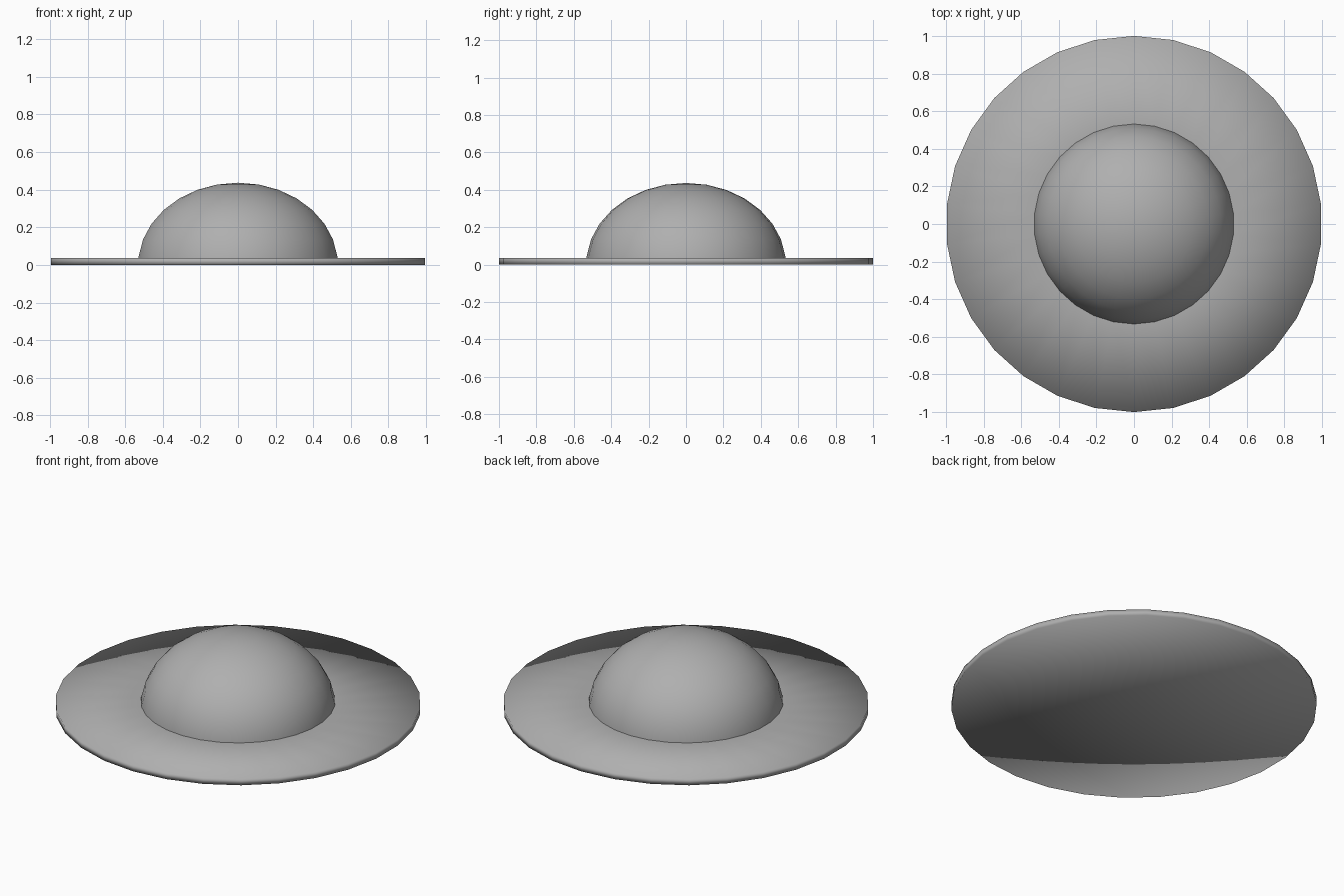
import bpy, bmesh, math

if "Cube" in bpy.data.objects:
    bpy.data.objects.remove(bpy.data.objects["Cube"])

SIDES = 30
STEP = 2 * math.pi / SIDES

# Mid grey shared by both parts
grey = bpy.data.materials.new("mid_grey")
grey.diffuse_color = (0.43, 0.43, 0.43, 1)
grey.use_nodes = True
grey.node_tree.nodes["Principled BSDF"].inputs["Base Color"].default_value = grey.diffuse_color


def lathe(name, profile):
    """Smooth surface of revolution; a radius of 0 makes a single pole."""
    bm = bmesh.new()
    rings = []
    for r, z in profile:
        if r == 0:
            rings.append([bm.verts.new((0, 0, z))] * SIDES)
        else:
            rings.append([bm.verts.new((r * math.sin(i * STEP), r * math.cos(i * STEP), z))
                          for i in range(SIDES)])
    for a, b in zip(rings, rings[1:]):
        for i in range(SIDES):
            j = (i + 1) % SIDES
            bm.faces.new(list(dict.fromkeys((a[i], a[j], b[j], b[i]))))
    bmesh.ops.recalc_face_normals(bm, faces=bm.faces)
    # Make sure the topmost faces look upwards
    top = max(bm.faces, key=lambda f: f.calc_center_median().z)
    if top.normal.z < 0:
        bmesh.ops.reverse_faces(bm, faces=bm.faces)
    for f in bm.faces:
        f.smooth = True
    mesh = bpy.data.meshes.new(name)
    bm.to_mesh(mesh)
    bm.free()
    mesh.materials.append(grey)
    obj = bpy.data.objects.new(name, mesh)
    bpy.context.collection.objects.link(obj)
    return obj


# Thin flat brim, closed underneath
lathe("brim", [(0, 0), (1, 0), (1, 0.037), (0.52, 0.037), (0, 0.037)])

# Slightly flattened half-sphere crown, sunk a little into the brim
R, H = 0.534, 0.437
crown = [(R * math.sin(k * STEP), H * math.cos(k * STEP)) for k in range(8)]
lathe("crown", crown + [(R * 0.998, 0.02)])
